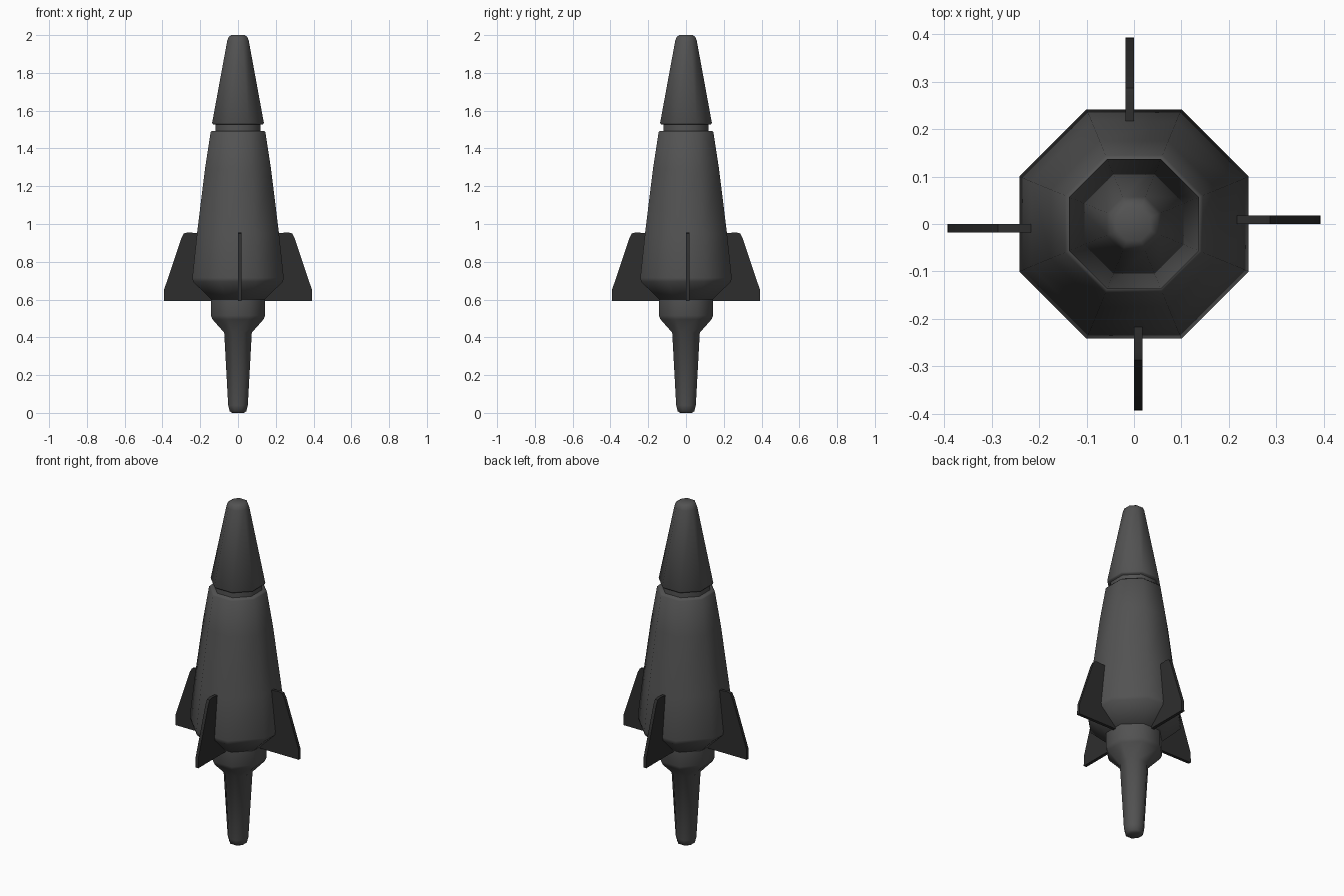
import bpy
import bmesh
from math import cos, sin, pi, radians
from mathutils import Matrix

cube = bpy.data.objects.get("Cube")
if cube:
    bpy.data.objects.remove(cube)

SIDES = 8


def material(name, value):
    mat = bpy.data.materials.new(name)
    mat.use_nodes = True
    colour = (value, value, value, 1)
    mat.diffuse_color = colour
    mat.node_tree.nodes["Principled BSDF"].inputs["Base Color"].default_value = colour
    return mat


def finish(bm, name, mat, angle):
    bmesh.ops.recalc_face_normals(bm, faces=bm.faces)
    mesh = bpy.data.meshes.new(name)
    bm.to_mesh(mesh)
    bm.free()
    mesh.materials.append(mat)
    obj = bpy.data.objects.new(name, mesh)
    bpy.context.collection.objects.link(obj)
    bpy.ops.object.select_all(action="DESELECT")
    obj.select_set(True)
    bpy.context.view_layer.objects.active = obj
    bpy.ops.object.shade_smooth_by_angle(angle=radians(angle))
    return obj


def turned(name, profile, mat):
    """Octagonal turned part; profile lists (flat-side radius, height)."""
    bm = bmesh.new()
    rings = []
    for flat, z in profile:
        r = flat / cos(pi / SIDES)
        angles = [(i + 0.5) * 2 * pi / SIDES for i in range(SIDES)]
        rings.append([bm.verts.new((r * cos(a), r * sin(a), z)) for a in angles])
    for low, high in zip(rings, rings[1:]):
        for i in range(SIDES):
            j = (i + 1) % SIDES
            bm.faces.new((low[i], low[j], high[j], high[i]))
    bm.faces.new(rings[0])
    bm.faces.new(rings[-1])
    return finish(bm, name, mat, 60)


def fin(name, outline, thickness, offset, turn, mat):
    """Flat plate standing out from the body, turned about the axis."""
    bm = bmesh.new()
    face = bm.faces.new([bm.verts.new((r, offset - thickness / 2, z)) for r, z in outline])
    grown = bmesh.ops.extrude_face_region(bm, geom=[face])["geom"]
    verts = [v for v in grown if isinstance(v, bmesh.types.BMVert)]
    bmesh.ops.translate(bm, verts=verts, vec=(0, thickness, 0))
    bmesh.ops.rotate(bm, verts=bm.verts, cent=(0, 0, 0), matrix=Matrix.Rotation(turn, 3, "Z"))
    return finish(bm, name, mat, 30)


hull_grey = material("hull dark grey", 0.085)
fin_grey = material("fin charcoal", 0.027)

# Slim tail with its flared collar
turned("tail", [(0.03, 0), (0.044, 0.008), (0.052, 0.04), (0.073, 0.425),
                (0.135, 0.495), (0.143, 0.515), (0.143, 0.61)], hull_grey)

# Main body
turned("body", [(0.14, 0.598), (0.238, 0.695), (0.242, 0.715), (0.217, 0.95),
                (0.175, 1.29), (0.145, 1.485), (0.138, 1.493)], hull_grey)

# Recessed neck and nose cone
turned("neck", [(0.12, 1.48), (0.12, 1.54)], hull_grey)
turned("nose_cone", [(0.132, 1.527), (0.137, 1.535), (0.057, 1.97),
                     (0.05, 1.99), (0.035, 2.0)], hull_grey)

# Four fins, set slightly to one side of the axis
fin_outline = [(0.13, 0.592), (0.393, 0.592), (0.392, 0.65), (0.3, 0.925),
               (0.287, 0.95), (0.265, 0.956), (0.2, 0.95), (0.2, 0.7)]
fin_sides = {"left": 0, "back": 1, "right": 2, "front": 3}
for side, quarter in fin_sides.items():
    fin(side + "_fin", fin_outline, 0.018, 0.009, quarter * pi / 2, fin_grey)
